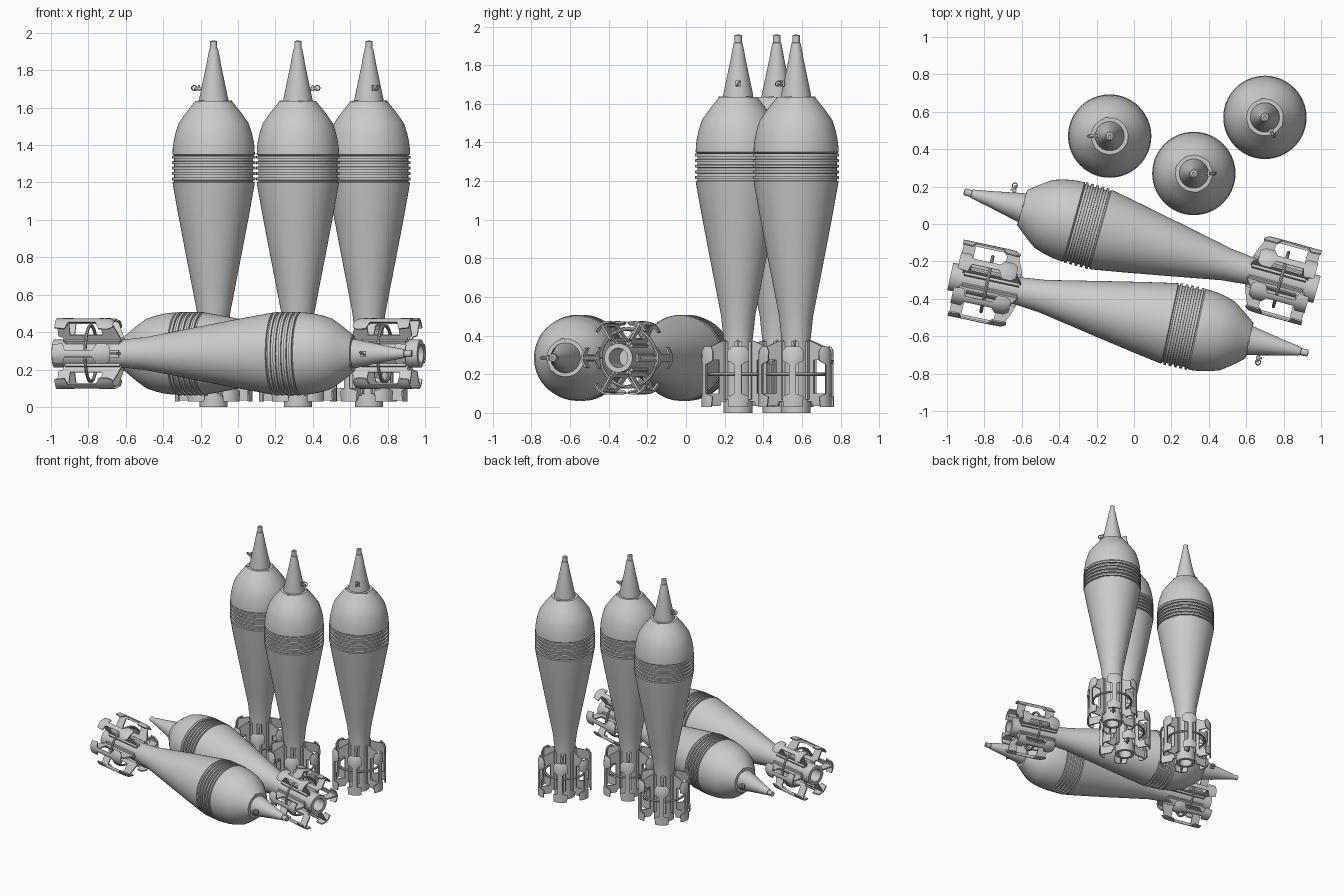
import bpy, bmesh
from math import pi, sin, cos, radians
from mathutils import Matrix, Vector

if "Cube" in bpy.data.objects:
    bpy.data.objects.remove(bpy.data.objects["Cube"])


def finish(bm, name, doubles=True):
    if doubles:
        bmesh.ops.remove_doubles(bm, verts=bm.verts, dist=1e-5)
    bmesh.ops.recalc_face_normals(bm, faces=bm.faces)
    me = bpy.data.meshes.new(name)
    bm.to_mesh(me)
    bm.free()
    me.shade_smooth()
    me.set_sharp_from_angle(angle=radians(30))
    return me


def lathe(name, profile, n=56):
    bm = bmesh.new()
    vs = [bm.verts.new((r, 0, z)) for r, z in profile]
    es = [bm.edges.new(p) for p in zip(vs, vs[1:])]
    bmesh.ops.spin(bm, geom=vs + es, cent=(0, 0, 0), axis=(0, 0, 1),
                   angle=2 * pi, steps=n, use_merge=True)
    return finish(bm, name)


def box(bm, centre, size, rot=0):
    m = Matrix.Rotation(rot, 4, 'Z') @ Matrix.Translation(centre) @ Matrix.Diagonal((*size, 1))
    bmesh.ops.create_cube(bm, size=1, matrix=m)


def torus(bm, R, r, matrix, n=40, k=8):
    g = [[bm.verts.new(matrix @ Vector(((R + r * cos(b)) * cos(a), (R + r * cos(b)) * sin(a), r * sin(b))))
          for b in [2 * pi * j / k for j in range(k)]] for a in [2 * pi * i / n for i in range(n)]]
    for i in range(n):
        for j in range(k):
            bm.faces.new((g[i][j], g[i - 1][j], g[i - 1][j - 1], g[i][j - 1]))


# body: hollow tail tube, tapered hull, ribbed band, rounded shoulder
profile = [(0, .2), (.05, .2), (.05, 0), (.075, 0), (.075, .38), (.082, .44), (.088, .5),
           (.113, .63), (.15, .82), (.19, 1.03), (.217, 1.18), (.22, 1.2)]
for i in range(5):
    z = 1.204 + i * .029
    profile += [(.211, z), (.211, z + .007), (.223, z + .008), (.223, z + .022), (.211, z + .023)]
profile += [(.22, 1.35), (.219, 1.38), (.214, 1.42), (.204, 1.465), (.188, 1.515),
            (.15, 1.57), (.098, 1.635), (0, 1.635)]
body = lathe("shell_body", profile)

# nose cone with stepped tip
nose = lathe("nose_cone", [(0, 1.6), (.078, 1.6), (.078, 1.645), (.037, 1.84), (.036, 1.85),
                           (.023, 1.915), (.019, 1.917), (.019, 1.955), (.008, 1.958), (0, 1.945)], 40)

# locking tabs round the nose base
bm = bmesh.new()
for k in range(3):
    box(bm, (.086, 0, 1.625), (.03, .022, .025), radians(40 + 120 * k))
tabs = finish(bm, "nose_tabs")

# safety pin: stem, clip and pull ring
bm = bmesh.new()
bmesh.ops.create_cone(bm, cap_ends=True, segments=12, radius1=.008, radius2=.008, depth=.06,
                      matrix=Matrix.Translation((.075, 0, 1.70)) @ Matrix.Rotation(pi / 2, 4, 'Y'))
box(bm, (.078, 0, 1.705), (.012, .03, .032))
torus(bm, .015, .0035, Matrix.Translation((.103, 0, 1.705)) @ Matrix.Rotation(radians(60), 4, 'X'), 20, 6)
pin = finish(bm, "safety_pin")

# one fin web: plate with a window, drawn as a filled curve
cu = bpy.data.curves.new("fin_outline", 'CURVE')
cu.dimensions, cu.fill_mode, cu.extrude = '2D', 'BOTH', .005
for loop in ([(.07, .06), (.1, .06), (.11, .035), (.2, .035), (.2, .31), (.185, .335), (.15, .35),
              (.115, .365), (.07, .38)],
             [(.115, .1), (.185, .1), (.185, .255), (.17, .275), (.115, .275)]):
    s = cu.splines.new('POLY')
    s.points.add(len(loop) - 1)
    for p, c in zip(s.points, loop):
        p.co = (*c, 0, 1)
    s.use_cyclic_u = True
tmp = bpy.data.objects.new("fin_outline", cu)
web = bpy.data.meshes.new_from_object(tmp)
bpy.data.objects.remove(tmp)
web.transform(Matrix.Rotation(pi / 2, 4, 'X'))

# curled outer flanges, wide at both ends of each fin
bm = bmesh.new()
rows = [(.03, .05, .2), (.085, .055, .2), (.1, .018, .2), (.25, .018, .2),
        (.27, .055, .2), (.32, .055, .198), (.345, .035, .185)]
cols = [-1, -.66, -.33, 0, .33, .66, 1]
g = [[bm.verts.new((r - .022 * (w / .055 * u) ** 2 + .008, w * u, z)) for u in cols] for z, w, r in rows]
for a, b in zip(g, g[1:]):
    for j in range(len(cols) - 1):
        bm.faces.new((a[j], a[j + 1], b[j + 1], b[j]))
bmesh.ops.recalc_face_normals(bm, faces=bm.faces)
bmesh.ops.solidify(bm, geom=bm.faces[:], thickness=.009)
bm.from_mesh(web)
single = bpy.data.meshes.new("single_fin")
bm.to_mesh(single)
bm.free()

# six fins round the tail
bm = bmesh.new()
for k in range(6):
    bm.from_mesh(single)
    single.transform(Matrix.Rotation(pi / 3, 4, 'Z'))
for k in range(6):
    box(bm, (.076, 0, .22), (.022, .04, .3), k * pi / 3)
fins = finish(bm, "tail_fins")

# wire ring threaded through the fin windows
bm = bmesh.new()
torus(bm, .15, .009, Matrix.Translation((0, 0, .2)))
ring = finish(bm, "tail_wire_ring")


def place(label, m):
    for me in (body, nose, tabs, pin, fins, ring):
        ob = bpy.data.objects.new(f"{label}_{me.name}", me)
        ob.matrix_world = m
        bpy.context.collection.objects.link(ob)


# three standing shells
for i, (x, y, ang) in enumerate([(-.13, .47, 180), (.32, .27, 0), (.70, .57, -65)]):
    place(f"standing_{i + 1}", Matrix.Translation((x, y, 0)) @ Matrix.Rotation(radians(ang), 4, 'Z'))

# two lying shells, nose to tail, pins facing outward
for i, (tail, tip) in enumerate([((-.982, -.28), (.928, -.69)), ((.978, -.35), (-.915, .175))]):
    d = Vector((tip[0] - tail[0], tip[1] - tail[1], 0)).normalized()
    p = Vector((d.y, -d.x, 0))
    m = Matrix((p, d.cross(p), d)).transposed().to_4x4()
    place(f"lying_{i + 1}", Matrix.Translation((*tail, .285)) @ m)
